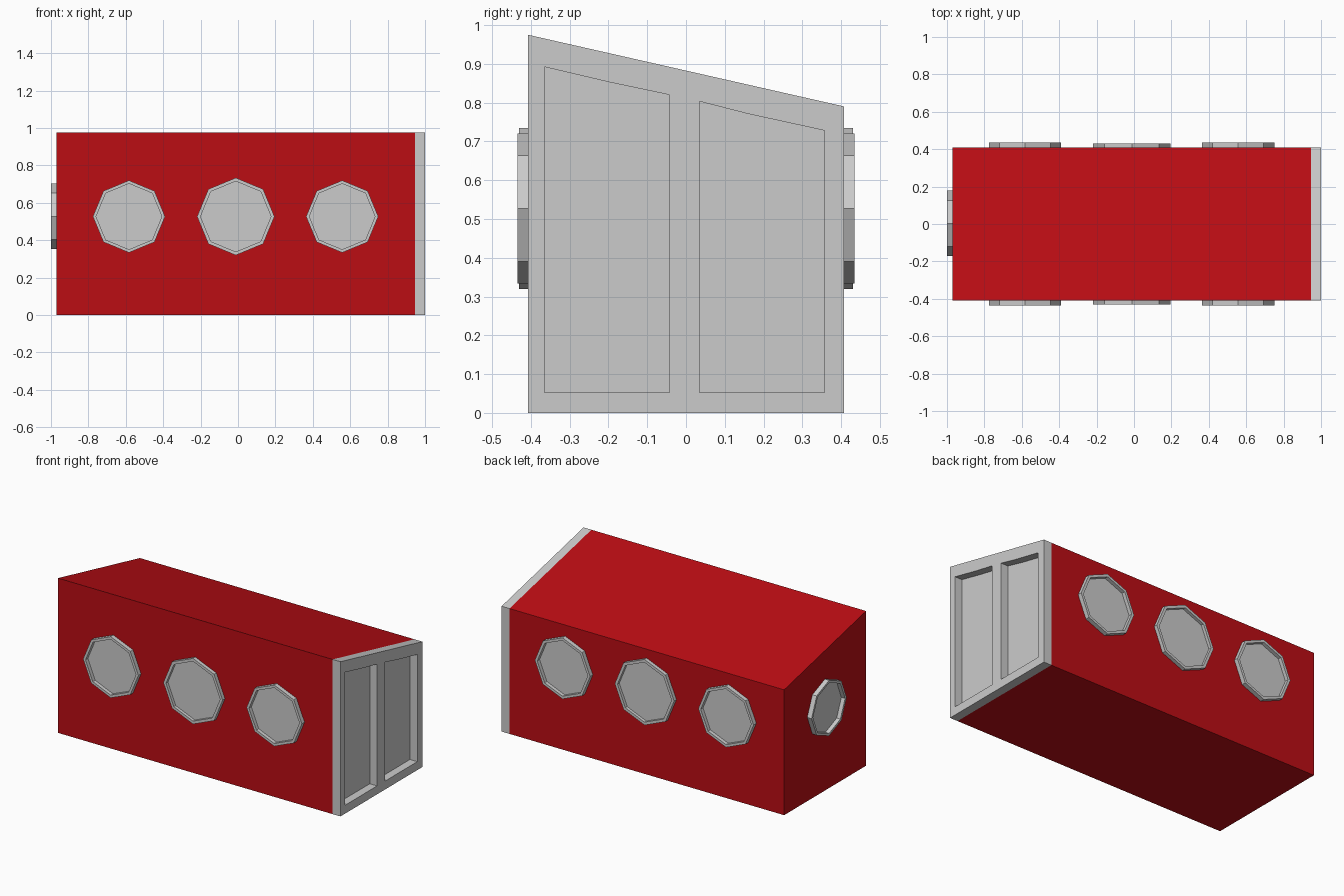
import bpy, bmesh
from math import pi, cos, sin, radians
from mathutils import Vector, Matrix

if "Cube" in bpy.data.objects:
    bpy.data.objects.remove(bpy.data.objects["Cube"])

red = bpy.data.materials.new("red_paint")
red.diffuse_color = (0.5, 0.004, 0.007, 1)
red.use_nodes = True
red.node_tree.nodes["Principled BSDF"].inputs["Base Color"].default_value = red.diffuse_color
UP = Vector((0, 0, 1))


def slab(name, loops, origin, normal, depth, mat=None):
    """Extrude an outline (extra loops are holes) along a horizontal normal."""
    n = Vector(normal)
    cu = bpy.data.curves.new(name, 'CURVE')
    cu.dimensions, cu.fill_mode = '2D', 'BOTH'
    cu.extrude = depth / 2
    for pts in loops:
        sp = cu.splines.new('POLY')
        sp.points.add(len(pts) - 1)
        for p, (u, v) in zip(sp.points, pts):
            p.co = (u, v, 0, 1)
        sp.use_cyclic_u = True
        sp.use_smooth = False
    tmp = bpy.data.objects.new(name + "_tmp", cu)
    bpy.context.collection.objects.link(tmp)
    dg = bpy.context.evaluated_depsgraph_get()
    me = bpy.data.meshes.new_from_object(tmp.evaluated_get(dg))
    bpy.data.objects.remove(tmp)
    rot = Matrix((UP.cross(n), UP, n)).transposed().to_4x4()
    bm = bmesh.new()
    bm.from_mesh(me)
    bmesh.ops.remove_doubles(bm, verts=bm.verts, dist=1e-5)
    bmesh.ops.transform(bm, matrix=Matrix.Translation(Vector(origin) + n * depth / 2) @ rot,
                        verts=bm.verts)
    bmesh.ops.dissolve_limit(bm, angle_limit=radians(0.5), verts=bm.verts, edges=bm.edges)
    bmesh.ops.recalc_face_normals(bm, faces=bm.faces)
    for f in bm.faces:
        f.smooth = False
    bm.to_mesh(me)
    bm.free()
    me.name = name
    me.materials.clear()
    if mat:
        me.materials.append(mat)
    ob = bpy.data.objects.new(name, me)
    bpy.context.collection.objects.link(ob)
    return ob


def octagon(r):
    return [(r * cos(i * pi / 4), r * sin(i * pi / 4)) for i in range(8)]


def porthole(name, origin, normal, r, depth):
    slab(name + "_rim", [octagon(r), octagon(r * 0.91)], origin, normal, depth)
    slab(name + "_pane", [octagon(r * 0.91)], origin, normal, 0.004)


# Sloped-roof body
W = 0.408
section = [(-W, 0), (W, 0), (W, 0.79), (-W, 0.975)]
slab("body", [section], (-0.97, 0, 0), (1, 0, 0), 1.915, red)

# Open end frame with two recessed panels
panels = [
    [(-0.365, 0.053), (-0.043, 0.053), (-0.043, 0.82), (-0.195, 0.852), (-0.365, 0.892)],
    [(0.035, 0.053), (0.357, 0.053), (0.357, 0.728), (0.16, 0.771), (0.035, 0.803)],
]
slab("end_frame", [section] + panels, (0.945, 0, 0), (1, 0, 0), 0.055)
for i, p in enumerate(panels):
    slab(f"end_panel_{i + 1}", [p], (0.945, 0, 0), (1, 0, 0), 0.004)

# Octagonal windows on both long sides
for side, s in (("front", -1), ("back", 1)):
    for i, (x, z, r, d) in enumerate([(-0.583, 0.527, 0.193, 0.027),
                                      (-0.012, 0.527, 0.207, 0.023),
                                      (0.557, 0.527, 0.193, 0.027)]):
        porthole(f"{side}_window_{i + 1}", (x, s * W, z), (0, s, 0), r, d)

# Single window on the closed end
porthole("end_window", (-0.97, 0.003, 0.528), (-1, 0, 0), 0.175, 0.03)
